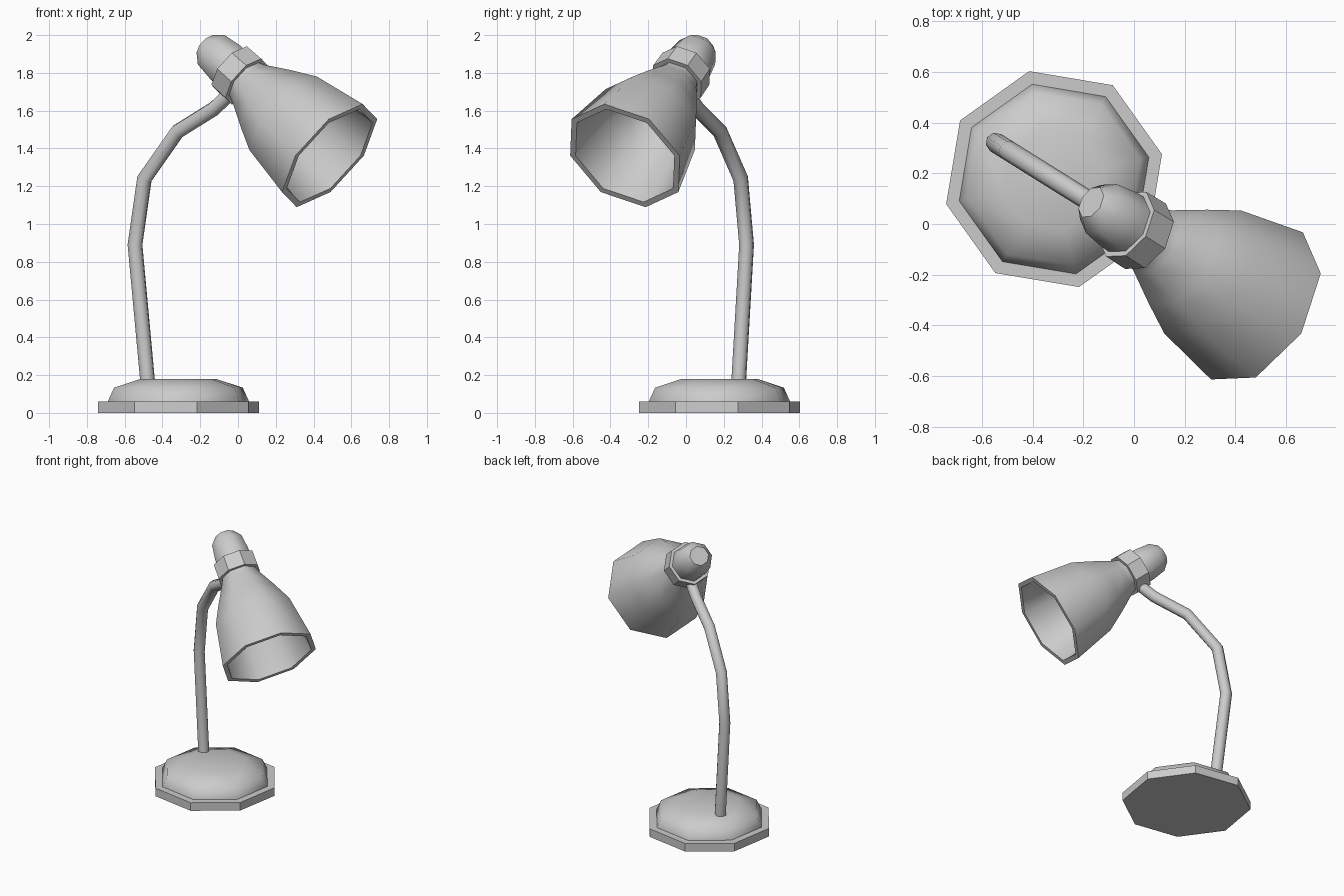
import bpy, bmesh, math
from mathutils import Vector

if "Cube" in bpy.data.objects:
    bpy.data.objects.remove(bpy.data.objects["Cube"])

# the lamp lies in one vertical plane: d runs along it, side crosses it
YAW = math.radians(-32)
D = Vector((math.cos(YAW), math.sin(YAW), 0))
UP = Vector((0, 0, 1))
SIDE = UP.cross(D)
ORIGIN = Vector((0, -0.02, 0))
N = 8


def plane_point(s, z):
    return ORIGIN + D * s + UP * z


def skin(name, rings, angle, close_ends=True):
    """Bridge a list of 8-point rings into one closed mesh."""
    bm = bmesh.new()
    loops = [[bm.verts.new(p) for p in ring] for ring in rings]
    for a, b in zip(loops, loops[1:]):
        for i in range(N):
            j = (i + 1) % N
            bm.faces.new((a[i], a[j], b[j], b[i]))
    if close_ends:
        bm.faces.new(loops[0])
        bm.faces.new(loops[-1])
    bmesh.ops.recalc_face_normals(bm, faces=bm.faces)
    mesh = bpy.data.meshes.new(name)
    bm.to_mesh(mesh)
    bm.free()
    ob = bpy.data.objects.new(name, mesh)
    bpy.context.collection.objects.link(ob)
    bpy.ops.object.select_all(action='DESELECT')
    ob.select_set(True)
    bpy.context.view_layer.objects.active = ob
    bpy.ops.object.shade_smooth_by_angle(angle=math.radians(angle))
    return ob


def ring(centre, u, v, r):
    return [centre + (u * math.cos(a) + v * math.sin(a)) * r
            for a in (2 * math.pi * i / N for i in range(N))]


def lathe(name, start, axis, u, profile, angle):
    """Turn (distance, radius) pairs around an axis."""
    v = axis.cross(u)
    return skin(name, [ring(start + axis * t, u, v, r) for t, r in profile], angle)


# base: flat plate and low dome
foot = plane_point(-0.372, 0)
lathe("base_plate", foot, UP, D, [(0, 0.437), (0.06, 0.437)], 30)
lathe("base_dome", foot, UP, D,
      [(0.05, 0.384), (0.06, 0.384), (0.133, 0.35), (0.18, 0.205)], 50)

# bent arm: octagonal tube with mitred corners
path = [plane_point(s, z) for s, z in
        [(-0.557, 0.1), (-0.643, 0.89), (-0.584, 1.24),
         (-0.377, 1.49), (-0.15, 1.61), (-0.05, 1.69)]]
rings = []
for i, p in enumerate(path):
    t_in = (p - path[max(i - 1, 0)]).normalized()
    t_out = (path[min(i + 1, len(path) - 1)] - p).normalized()
    t = (t_in + t_out).normalized()
    n = SIDE.cross(t)
    mitre = 1 / t.dot(t_in if i else t_out)
    rings.append(ring(p, n * mitre, SIDE, 0.04))
skin("arm", rings, 50)

# head: all parts turned around the tilted axis, starting at the shade mouth
mouth = plane_point(0.572, 1.362)
axis = D * -0.798 + UP * 0.603
across = D * 0.603 + UP * 0.798

lathe("shade", mouth, axis, across,
      [(0.66, 0.125), (0.64, 0.128), (0.605, 0.143), (0.46, 0.218),
       (0.316, 0.286), (0, 0.342), (0, 0.308), (0.31, 0.256),
       (0.45, 0.19), (0.595, 0.115), (0.64, 0.1)], 50)
lathe("collar", mouth, axis, across, [(0.65, 0.152), (0.762, 0.15)], 30)
lathe("socket_cap", mouth, axis, across,
      [(0.75, 0.128), (0.8, 0.128), (0.907, 0.114), (0.967, 0.068)], 50)
